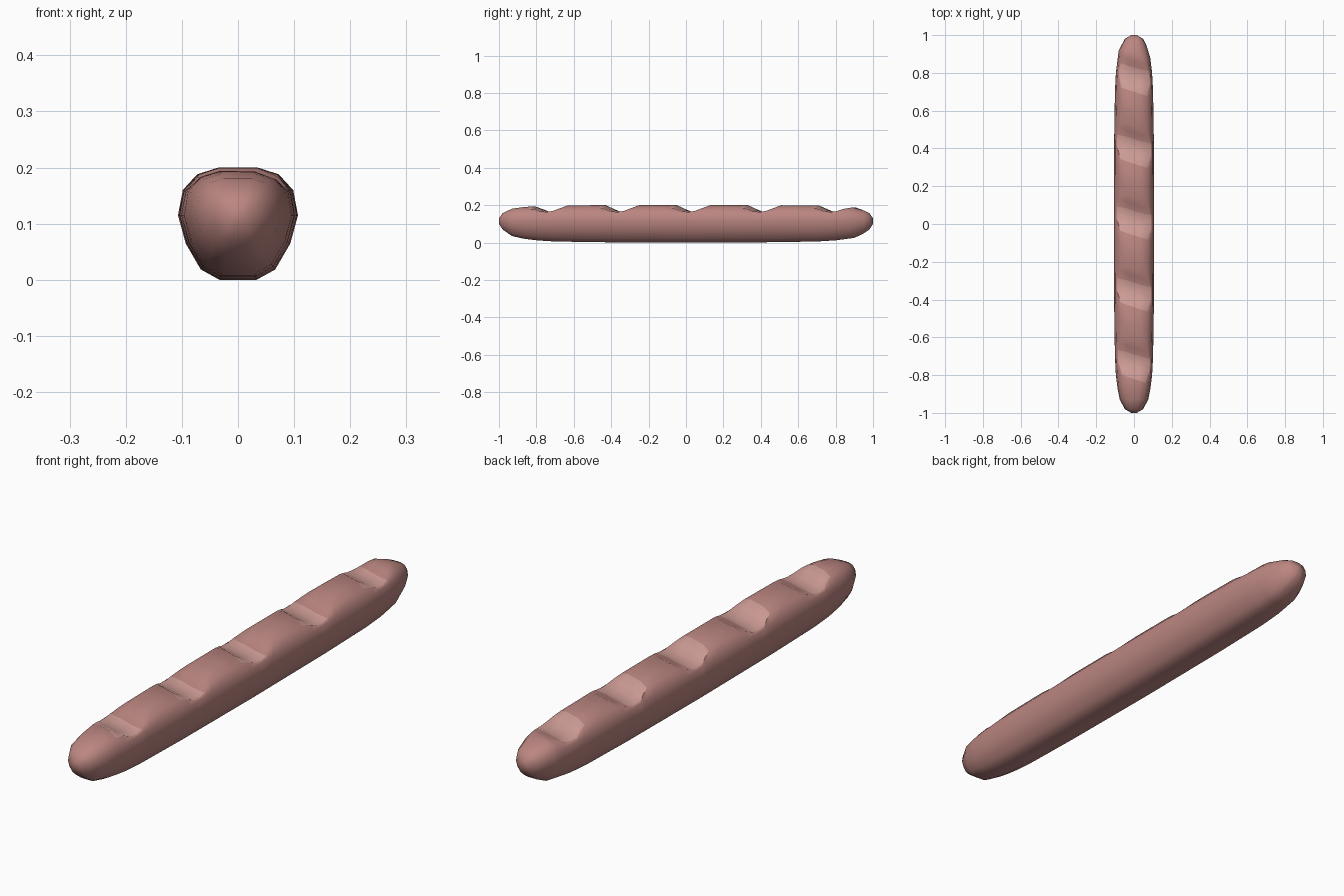
import bpy, bmesh

if "Cube" in bpy.data.objects:
    bpy.data.objects.remove(bpy.data.objects["Cube"])

# Half cross-section, bottom to top: (x, z) relative to half width / half height
HALF = [(0.31, -1.0), (0.62, -0.84), (0.87, -0.44), (1.0, 0.0),
        (0.92, 0.53), (0.68, 0.86), (0.33, 1.0)]
SECTION = HALF + [(-x, z) for x, z in reversed(HALF)]

# Loaf taper: distance from middle, half width, top, bottom
TAPER = [(0.0, 0.107, 0.2, 0.0), (0.45, 0.105, 0.2, 0.002), (0.7, 0.101, 0.199, 0.006),
         (0.8, 0.096, 0.195, 0.012), (0.92, 0.081, 0.186, 0.028),
         (0.98, 0.048, 0.158, 0.07), (1.0, 0.015, 0.13, 0.1)]

# Slash profile along the loaf: offset from slash centre, floor height
SLASH = [(-0.10, 0.202), (-0.065, 0.178), (-0.035, 0.166), (0.0, 0.164),
         (0.03, 0.169), (0.065, 0.182), (0.10, 0.202)]
CENTRES = [0.04 + 0.38 * k for k in range(-2, 3)]
MID, SLANT = 0.115, 0.33


def lerp_table(table, t):
    for a, b in zip(table, table[1:]):
        if t <= b[0]:
            f = (t - a[0]) / (b[0] - a[0])
            return [p + (q - p) * f for p, q in zip(a[1:], b[1:])]
    return table[-1][1:]


def slash_floor(d):
    for c in CENTRES:
        if abs(d - c) <= 0.1001:
            return lerp_table(SLASH, min(d - c, 0.1))[0]
    return 1.0


def material(name, colour):
    m = bpy.data.materials.new(name)
    m.diffuse_color = (*colour, 1)
    m.use_nodes = True
    m.node_tree.nodes["Principled BSDF"].inputs["Base Color"].default_value = m.diffuse_color
    return m


# Ring stations: rounded ends, slash steps and the crust between slashes
rings = [-1.0, -0.98, -0.93, -0.87, 0.95, 0.98, 1.0]
for c in CENTRES:
    rings += [c + o for o, _ in SLASH]
rings += [c + 0.19 for c in CENTRES[:-1]]
rings.sort()

bm = bmesh.new()
loops = []
for r in rings:
    loop = []
    for u, v in SECTION:
        slant = SLANT * max(0, min(1, (v + 1) / 1.5)) if -0.85 < r < 0.92 else 0
        w0 = lerp_table(TAPER, abs(r))[0]
        y = r - slant * u * w0
        w, top, bottom = lerp_table(TAPER, abs(y))
        x = u * w
        z = MID + v * ((top - MID) if v > 0 else (MID - bottom))
        floor = slash_floor(r)
        if v > 0.6 and z > floor:
            # flattened cut reaches out to the crust edge
            if abs(u) > 0.5:
                x *= 1 + 0.25 * min(1, (z - floor) / 0.02)
            z = floor
        loop.append(bm.verts.new((x, y, z)))
    loops.append(loop)

n = len(SECTION)
top_faces = range(4, 9)
for i, (a, b) in enumerate(zip(loops, loops[1:])):
    d = (rings[i] + rings[i + 1]) / 2
    cut = any(-0.10 < d - c < 0.03 for c in CENTRES)
    for j in range(n):
        k = (j + 1) % n
        f = bm.faces.new((a[j], a[k], b[k], b[j]))
        f.material_index = 1 if cut and j in top_faces and 5 <= j <= 7 else 0
bm.faces.new(loops[0])
bm.faces.new(loops[-1])
bmesh.ops.recalc_face_normals(bm, faces=bm.faces)

# Baguette object
mesh = bpy.data.meshes.new("baguette")
bm.to_mesh(mesh)
bm.free()
loaf = bpy.data.objects.new("baguette", mesh)
bpy.context.collection.objects.link(loaf)
mesh.materials.append(material("crust", (0.5, 0.24, 0.22)))
mesh.materials.append(material("slash_crumb", (0.63, 0.34, 0.31)))
bpy.context.view_layer.objects.active = loaf
loaf.select_set(True)
bpy.ops.object.shade_smooth_by_angle(angle=0.87)
